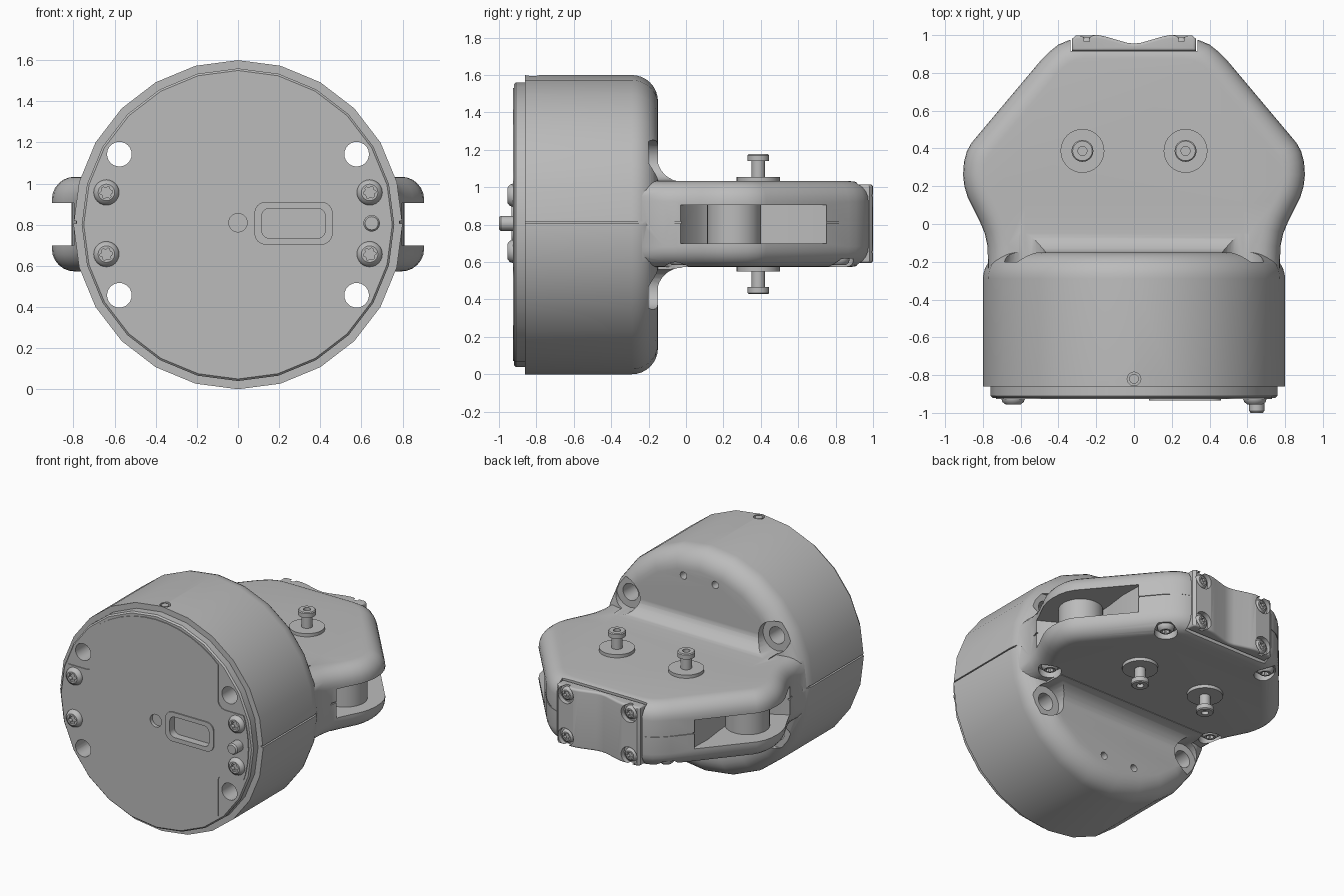
import bpy, bmesh, math
from mathutils import Vector

if "Cube" in bpy.data.objects:
    bpy.data.objects.remove(bpy.data.objects["Cube"])

grey = bpy.data.materials.new("plain grey")
grey.use_nodes = True
COLOUR = (0.5, 0.5, 0.5, 1)
grey.diffuse_color = COLOUR
grey.node_tree.nodes["Principled BSDF"].inputs["Base Color"].default_value = COLOUR

MID = 0.8  # height of the drum axis
X, Y, Z = Vector((1, 0, 0)), Vector((0, 1, 0)), Vector((0, 0, 1))


def finish(name, bm):
    bmesh.ops.recalc_face_normals(bm, faces=bm.faces)
    mesh = bpy.data.meshes.new(name)
    bm.to_mesh(mesh)
    bm.free()
    mesh.materials.append(grey)
    obj = bpy.data.objects.new(name, mesh)
    bpy.context.collection.objects.link(obj)
    return obj


def lathe(name, profile, origin, axis, n=24, socket=()):
    """Revolve (radius, distance) pairs; rings listed in socket get a star outline."""
    bm = bmesh.new()
    turn = axis.to_track_quat('Z', 'Y')
    rings = []
    for k, (r, t) in enumerate(profile):
        ring = []
        for i in range(n):
            a = math.tau * i / n
            q = r * (0.75 if k in socket and i % 4 > 1 else 1)
            p = Vector((q * math.cos(a), q * math.sin(a), t))
            ring.append(bm.verts.new(Vector(origin) + turn @ p))
        rings.append(ring)
    for a, b in zip(rings, rings[1:]):
        for i in range(n):
            j = (i + 1) % n
            bm.faces.new((a[i], a[j], b[j], b[i]))
    bm.faces.new(rings[0])
    bm.faces.new(rings[-1])
    return finish(name, bm)


def rod(name, r, start, axis, length, n=24):
    return lathe(name, [(r, 0), (r, length)], start, axis, n)


def prism(name, points, start, depth, axis='z', bevel=0):
    """Extrude an outline along z (points are x, y), y (x, z) or x (y, z)."""
    place = {'z': lambda a, b, t: (a, b, t), 'y': lambda a, b, t: (a, t, b),
             'x': lambda a, b, t: (t, a, b)}[axis]
    bm = bmesh.new()
    low = [bm.verts.new(place(a, b, start)) for a, b in points]
    high = [bm.verts.new(place(a, b, start + depth)) for a, b in points]
    caps = [bm.faces.new(low), bm.faces.new(high)]
    for i in range(len(low)):
        j = (i + 1) % len(low)
        bm.faces.new((low[i], low[j], high[j], high[i]))
    bmesh.ops.recalc_face_normals(bm, faces=bm.faces)
    if bevel:
        edges = {e for f in caps for e in f.edges}
        bmesh.ops.bevel(bm, geom=list(edges), offset=bevel, segments=6,
                        profile=0.5, affect='EDGES', clamp_overlap=False)
    return finish(name, bm)


def box(name, x, y, z):
    return prism(name, [(x[0], y[0]), (x[1], y[0]), (x[1], y[1]), (x[0], y[1])], z[0], z[1] - z[0])


def combine(obj, others, operation='DIFFERENCE'):
    for other in others:
        mod = obj.modifiers.new("join", 'BOOLEAN')
        mod.operation, mod.solver, mod.object = operation, 'EXACT', other
        bpy.context.view_layer.objects.active = obj
        bpy.ops.object.modifier_apply(modifier=mod.name)
        bpy.data.objects.remove(other)
    return obj


def rounded(cx, cz, w, h, r, n=6):
    """Rounded rectangle outline."""
    pts = []
    for k, (sx, sz) in enumerate(((1, 1), (-1, 1), (-1, -1), (1, -1))):
        for i in range(n + 1):
            a = math.pi / 2 * (k + i / n)
            pts.append((cx + sx * (w - r) + r * math.cos(a), cz + sz * (h - r) + r * math.sin(a)))
    return pts


def screw(name, origin, axis, r, h):
    lathe(name, [(r, 0), (r, h * .3), (r * .9, h * .7), (r * .65, h), (r * .5, h),
                 (r * .5, h * .3)], origin, axis, socket=(4, 5))


def arc(cx, cy, r, a0, a1, n=8):
    angles = [math.radians(a0 + (a1 - a0) * i / n) for i in range(n + 1)]
    return [(cx + r * math.cos(a), cy + r * math.sin(a)) for a in angles]


SIDES = (-1, 1)
CORNERS = [(sx, sz) for sx in SIDES for sz in SIDES]

# Drum with a rounded back edge and a stepped front
drum_profile = [(.75, -.92), (.76, -.91), (.76, -.86), (.8, -.86)] + arc(.66, -.29, .14, 0, 90)
body = lathe("main_body", drum_profile, (0, 0, MID), Y)

# Flat rear plate with soft edges
half = [(.77, -.4), (.775, -.12), (.79, -.05), (.815, .01), (.85, .08), (.88, .14),
        (.898, .2), (.905, .26), (.9, .33), (.885, .385), (.86, .43), (.49, .87),
        (.45, .91), (.4, .95), (.34, .975), (.27, .985)]
outline = half + [(-x, y) for x, y in reversed(half)]
combine(body, [prism("plate", outline, .573, .46, bevel=.11)], 'UNION')

# Concave fillets where the plate meets the drum
for s in SIDES:
    curve = [(y, MID + s * z) for y, z in arc(-.02, .365, .135, 180, 270)]
    wedge = [(-.25, MID + s * .365), *curve, (-.02, MID + s * .2), (-.25, MID + s * .2)]
    combine(body, [prism("fillet", wedge, -.61, 1.22, 'x')], 'UNION')

# Screw holes through the drum, with wide pockets at the back
cuts = []
for sx, sz in CORNERS:
    at = (sx * .577, -1, MID + sz * .343)
    cuts.append(rod("hole", .06, at, Y, 1.2))
    cuts.append(rod("pocket", .11, (at[0], -.2, at[2]), Y, .3))
    cuts.append(rod("small_hole", .026, (sx * .125, -.22, MID + sz * .6), Y, .2, 16))
for sx in SIDES:
    # Side slots that leave room for the posts
    slot = [(1.2, -.03), (.8, -.03), (.64, .06), (.57, .16), (.55, .28), (.56, .42),
            (.58, .58), (.575, .75), (1.2, .75)]
    cuts.append(prism("slot", [(sx * x, y) for x, y in slot], .7, .205))
    # Screw pockets under the plate
    cuts.append(rod("pocket", .075, (sx * .42, .82, .5), Z, .12))
    cuts.append(rod("pocket", .075, (sx * .675, -.04, .45), Z, .17))
# Back cap seat, centre mark and top hole
cuts.append(box("seat", (-.335, .335), (.915, 1.2), (.5, 1.1)))
cuts.append(rod("mark", .045, (0, -1, .81), Y, .1))
cuts.append(rod("top_hole", .036, (0, -.82, 1.56), Z, .1))
# Seam around the middle
seam = box("seam", (-1.2, 1.2), (-.86, 1.2), (.807, .817))
inner = [(.785, -1.2), (.785, -.12)] + [(x * .985, y) for x, y in half[2:-1]] + [(.27, .97)]
inner += [(-x, y) for x, y in reversed(inner)]
cuts.append(combine(seam, [prism("core", inner, .7, .2)]))
combine(body, cuts)

# Front panel, notched around the through holes
panel = lathe("front_panel", [(.73, -.926), (.73, -.912)], (0, 0, MID), Y, 48)
notches = [prism("notch", rounded(sx * .69, MID + sz * .5, .2, .27, .06), -1, .2, 'y')
           for sx, sz in CORNERS]
port = rounded(.27, .807, .155, .073, .04)
combine(panel, notches + [rod("mark", .045, (0, -1, .81), Y, .2)])
rim = prism("port_rim", rounded(.27, .807, .19, .104, .055), -.934, .02, 'y')
combine(rim, [prism("port_hole", port, -1, .2, 'y')])
combine(panel, [prism("port_hole", port, -1, .2, 'y')])
combine(body, [prism("port_hole", port, -1, .12, 'y')])
lathe("indicator_pin", [(.04, 0), (.04, .07), (.032, .08)], (.65, -.92, .807), -Y)
rod("top_pin", .026, (0, -.82, 1.5), Z, .095, 16)
for sx, sz in CORNERS:
    screw("front_screw", (sx * .64, -.915, .807 + sz * .15), -Y, .062, .04)

# Back cap with a shallow V groove and sunken screws
side = [(.328, .917), (.328, .98), (.31, .997), (.19, 1), (.15, .992), (.04, .96)]
cap = prism("back_cap", side + [(0, .955)] + [(-x, y) for x, y in reversed(side)],
            .595, .42, bevel=.015)
spots = [(sx * .25, MID + .005 + sz * .15) for sx, sz in CORNERS]
combine(cap, [rod("pocket", .062, (x, .965, z), Y, .1) for x, z in spots])
for x, z in spots:
    screw("cap_screw", (x, .96, z), Y, .048, .03)

for sx in SIDES:
    # Posts between the plate halves
    rod("side_post", .145, (sx * .665, .257, .66), Z, .29, 32)
    screw("under_screw", (sx * .42, .82, .625), -Z, .055, .04)
    screw("under_screw", (sx * .675, -.04, .625), -Z, .055, .04)
    # Studs with washers on both faces of the plate
    for sz in SIDES:
        base = (sx * .273, .387, MID + .003 + sz * .22)
        rod("washer", .116, base, Z * sz, .033, 32)
        lathe("stud", [(.036, 0), (.036, .117), (.058, .117), (.058, .148), (.052, .154),
                       (.024, .154), (.024, .13)], base, Z * sz)

# Shading
for obj in bpy.context.scene.objects:
    obj.select_set(obj.type == 'MESH')
bpy.ops.object.shade_smooth_by_angle(angle=math.radians(32))
